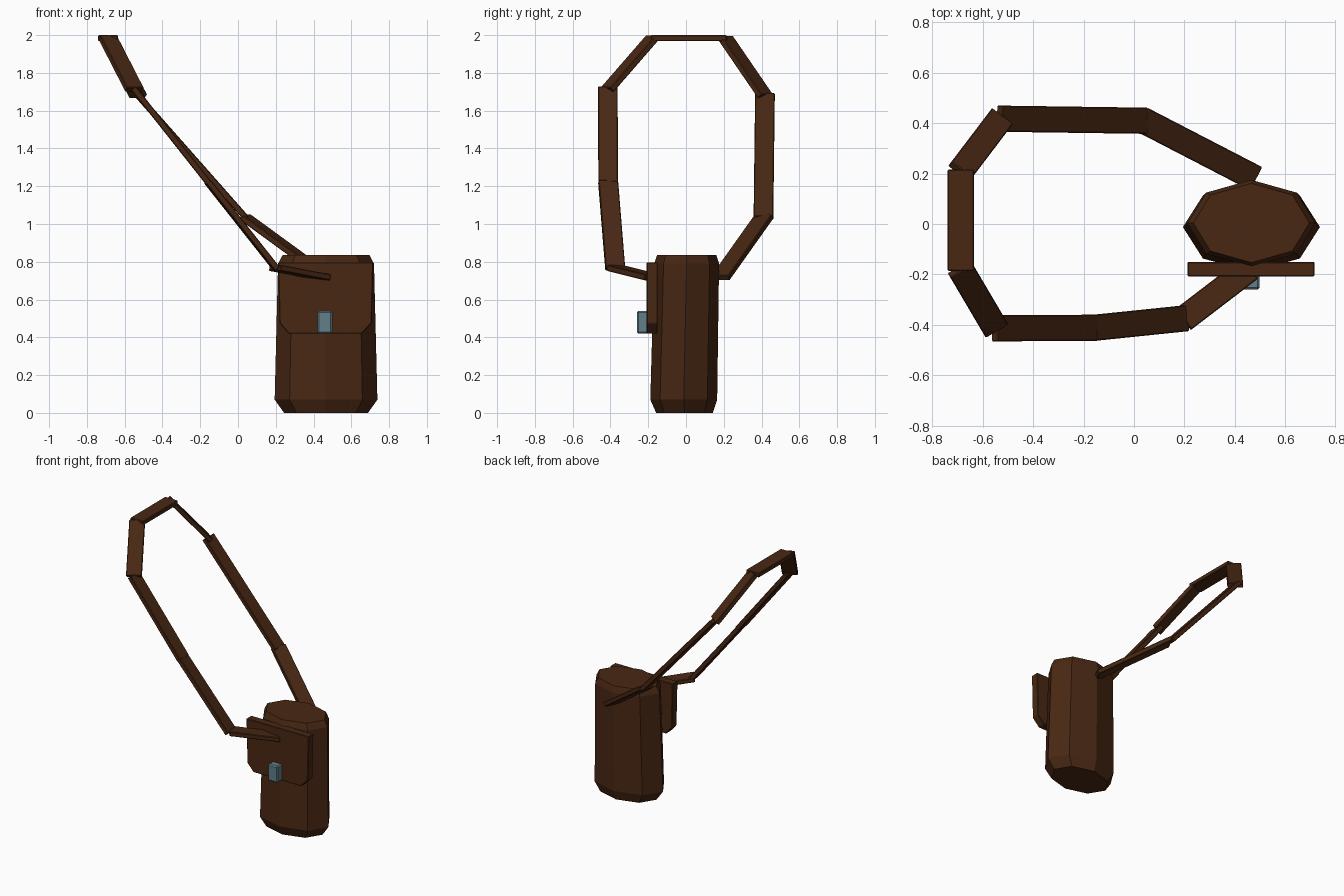
import bpy, bmesh, math
from mathutils import Vector, Matrix

if "Cube" in bpy.data.objects:
    bpy.data.objects.remove(bpy.data.objects["Cube"])


def material(name, rgb):
    m = bpy.data.materials.new(name)
    m.diffuse_color = (*rgb, 1)
    m.use_nodes = True
    m.node_tree.nodes["Principled BSDF"].inputs["Base Color"].default_value = m.diffuse_color
    return m


LEATHER = material("brown leather", (0.065, 0.0205, 0.0065))
METAL = material("blue grey metal", (0.12, 0.21, 0.25))


def finish(name, bm, mat, bevel=0):
    bmesh.ops.recalc_face_normals(bm, faces=bm.faces)
    me = bpy.data.meshes.new(name)
    bm.to_mesh(me)
    bm.free()
    me.materials.append(mat)
    ob = bpy.data.objects.new(name, me)
    bpy.context.collection.objects.link(ob)
    if bevel:
        b = ob.modifiers.new("soft edges", 'BEVEL')
        b.width, b.segments = bevel, 1
    return ob


def box(name, matrix, size, mat, bevel=0):
    bm = bmesh.new()
    bmesh.ops.create_cube(bm, size=1)
    bm.transform(matrix @ Matrix.Diagonal((*size, 1)))
    return finish(name, bm, mat, bevel)


# Bag body: stacked eight-sided rings (centre y, radius x, radius y, z)
bm = bmesh.new()
rings = []
for cy, rx, ry, z in [(-0.008, 0.222, 0.15, 0), (-0.012, 0.272, 0.177, 0.07),
                      (0.003, 0.254, 0.172, 0.79), (0.004, 0.23, 0.157, 0.835)]:
    rings.append([bm.verts.new((0.466 + rx * math.cos(a), cy + ry * math.sin(a), z))
                  for a in [i * math.pi / 4 for i in range(8)]])
for lo, hi in zip(rings, rings[1:]):
    for i in range(8):
        j = (i + 1) % 8
        bm.faces.new((lo[i], lo[j], hi[j], hi[i]))
bm.faces.new(rings[0])
bm.faces.new(rings[-1])
finish("bag_body", bm, LEATHER)

# Front flap: plate with cut lower corners
bm = bmesh.new()
outline = [(0.212, 0.797), (0.716, 0.797), (0.708, 0.475), (0.655, 0.42),
           (0.268, 0.42), (0.22, 0.475)]
face = bm.faces.new([bm.verts.new((x, -0.208, z)) for x, z in outline])
ext = bmesh.ops.extrude_face_region(bm, geom=[face], use_keep_orig=True)
bmesh.ops.translate(bm, vec=(0, 0.058, 0),
                    verts=[v for v in ext["geom"] if isinstance(v, bmesh.types.BMVert)])
finish("front_flap", bm, LEATHER, 0.004)

# Buckle
box("buckle", Matrix.Translation((0.46, -0.23, 0.48)), (0.078, 0.06, 0.12), METAL, 0.008)

# Shoulder strap: flat straight pieces along a loop, width kept horizontal
path = [Vector(p) for p in [
    (0.455, -0.18, 0.718), (0.2, -0.375, 0.767), (-0.158, -0.412, 1.22),
    (-0.55, -0.414, 1.715), (-0.688, -0.18, 1.984), (-0.688, 0.21, 1.984),
    (-0.53, 0.418, 1.68), (0.04, 0.41, 1.035), (0.475, 0.185, 0.718)]]
for n, (a, b) in enumerate(zip(path, path[1:])):
    d = (b - a).normalized()
    w = d.cross(Vector((0, 0, 1))).normalized()
    rot = Matrix((d, w, d.cross(w))).transposed().to_4x4()
    box(f"strap_piece_{n + 1}", Matrix.Translation((a + b) / 2) @ rot,
        ((b - a).length + 0.012, 0.104, 0.032), LEATHER, 0.004)
